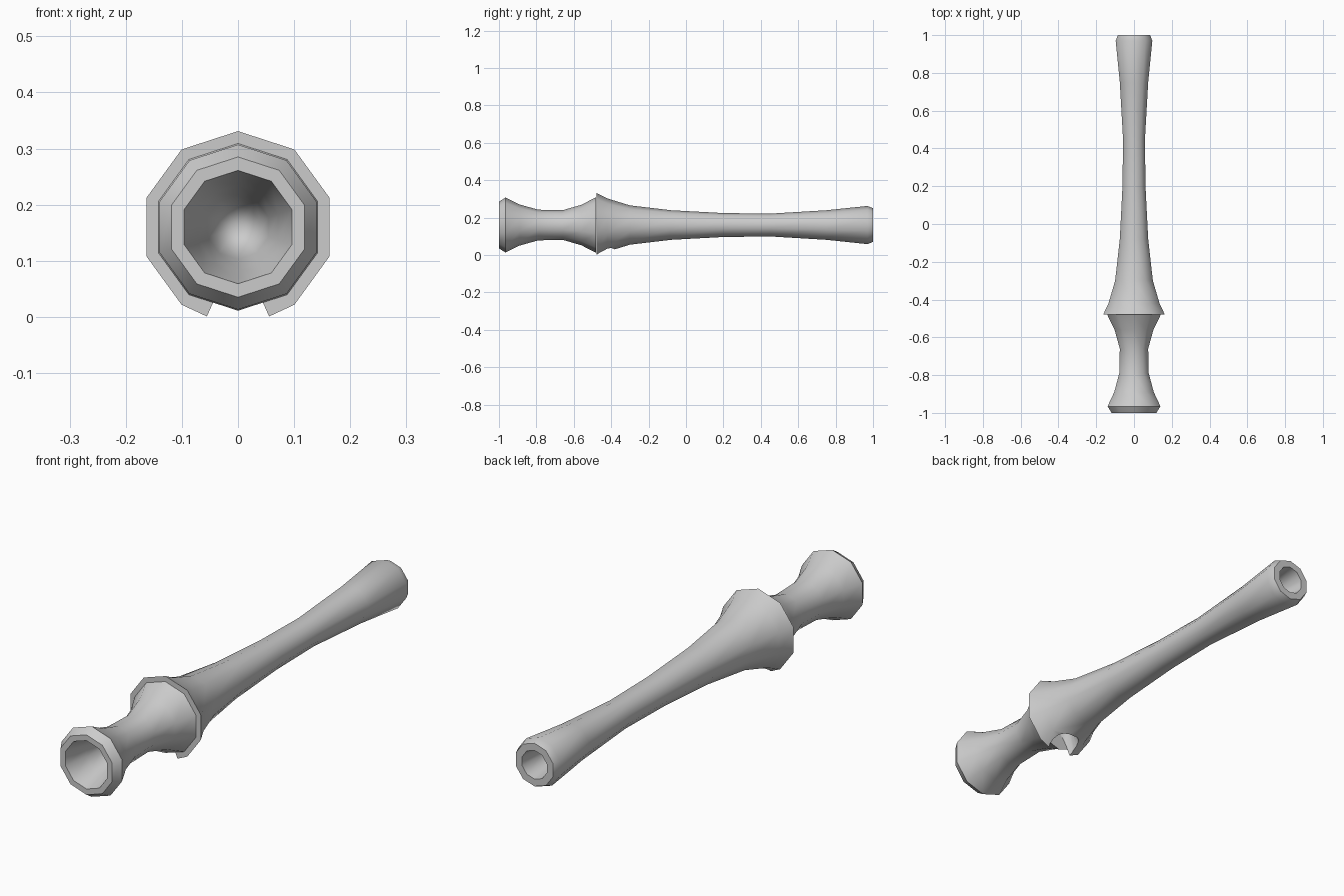
import bpy, bmesh, math

if "Cube" in bpy.data.objects:
    bpy.data.objects.remove(bpy.data.objects["Cube"])

AXIS_Z = 0.16
SIDES = 10


def lathe(name, profile):
    """Revolve (y, radius) points around the long axis; radius 0 makes a pole."""
    bm = bmesh.new()
    rings = []
    for y, r in profile:
        if r == 0:
            rings.append([bm.verts.new((0, y, AXIS_Z))] * SIDES)
            continue
        ring = []
        for i in range(SIDES):
            a = math.pi / 2 + 2 * math.pi * i / SIDES
            ring.append(bm.verts.new((r * math.cos(a), y, AXIS_Z + r * math.sin(a))))
        rings.append(ring)
    for r0, r1 in zip(rings, rings[1:]):
        for i in range(SIDES):
            j = (i + 1) % SIDES
            bm.faces.new(list(dict.fromkeys((r0[i], r0[j], r1[j], r1[i]))))
    bmesh.ops.recalc_face_normals(bm, faces=bm.faces)
    mesh = bpy.data.meshes.new(name)
    bm.to_mesh(mesh)
    bm.free()
    obj = bpy.data.objects.new(name, mesh)
    bpy.context.collection.objects.link(obj)
    return obj


def smooth(obj):
    bpy.ops.object.select_all(action='DESELECT')
    obj.select_set(True)
    bpy.context.view_layer.objects.active = obj
    bpy.ops.object.shade_smooth_by_angle(angle=math.radians(50))


# Mouthpiece: flared lip, waist, and a tapering cup inside
mouthpiece = lathe("mouthpiece", [
    (-0.72, 0), (-0.75, 0.04), (-0.82, 0.057), (-0.9, 0.075), (-1.0, 0.101),
    (-1.0, 0.125), (-0.965, 0.147), (-0.89, 0.11), (-0.79, 0.082),
    (-0.66, 0.079), (-0.56, 0.108), (-0.48, 0.149), (-0.48, 0)])

# Long stem with flat-rimmed collar and a hollow tail end
stem = lathe("stem", [
    (-0.478, 0), (-0.478, 0.171), (-0.42, 0.142), (-0.3, 0.105), (-0.08, 0.079),
    (0.2, 0.064), (0.45, 0.061), (0.75, 0.079), (0.97, 0.102), (1.0, 0.09),
    (1.0, 0.06), (0.9, 0.048), (0.8, 0.04), (0.76, 0)])

# Collar droops slightly around the hole
for v in stem.data.vertices:
    if v.co.z < 0 and v.co.y < -0.45:
        v.co.z = -0.025

# Tapered hole under the collar, breaking through its rim
bpy.ops.mesh.primitive_cone_add(vertices=16, radius1=0.08, radius2=0.035,
                                depth=0.12, location=(0, -0.44, 0.03))
cutter = bpy.context.object
cutter.name = "hole_cutter"
cutter.hide_render = True
cut = stem.modifiers.new("hole", 'BOOLEAN')
cut.operation = 'DIFFERENCE'
cut.solver = 'EXACT'
cut.object = cutter
bpy.context.view_layer.objects.active = stem
bpy.ops.object.modifier_apply(modifier=cut.name)
bpy.data.objects.remove(cutter)

for part in (mouthpiece, stem):
    smooth(part)
